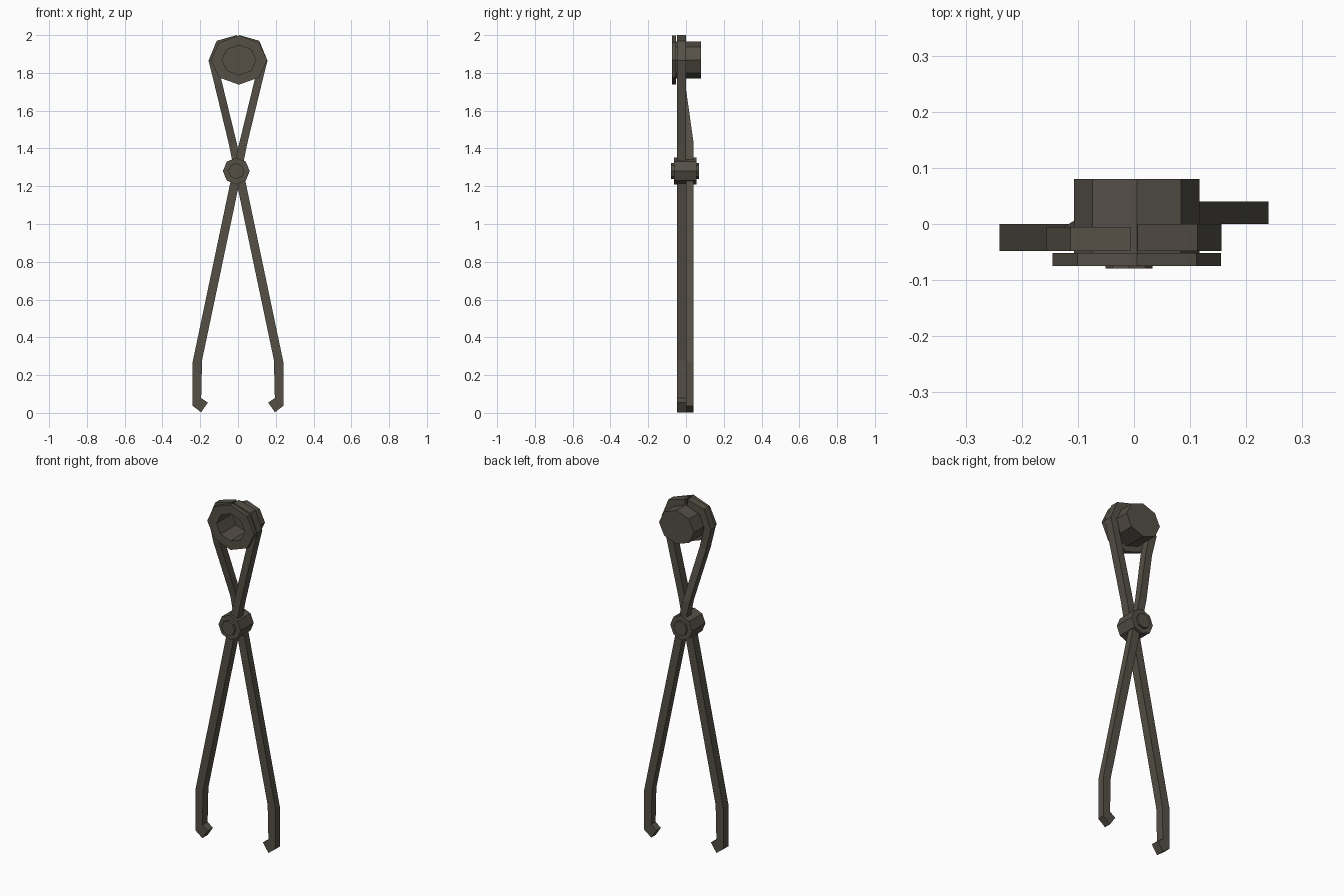
import bpy
import bmesh
from math import cos, sin, pi

cube = bpy.data.objects.get("Cube")
if cube:
    bpy.data.objects.remove(cube, do_unlink=True)

# Single dark iron colour
iron = bpy.data.materials.new("dark iron")
iron.use_nodes = True
iron.diffuse_color = (0.09, 0.08, 0.062, 1)
iron.node_tree.nodes["Principled BSDF"].inputs["Base Color"].default_value = iron.diffuse_color


def finish(name, bm):
    bmesh.ops.remove_doubles(bm, verts=bm.verts, dist=1e-5)
    bmesh.ops.recalc_face_normals(bm, faces=bm.faces)
    mesh = bpy.data.meshes.new(name)
    bm.to_mesh(mesh)
    bm.free()
    mesh.materials.append(iron)
    obj = bpy.data.objects.new(name, mesh)
    bpy.context.collection.objects.link(obj)


def lathe(name, profile, cx, cz, squash=1.0, sides=8):
    """Turn a (radius, y) profile around a front-to-back axis."""
    bm = bmesh.new()
    rings = []
    for r, y in profile:
        angles = [2 * pi * i / sides for i in range(sides)]
        rings.append([bm.verts.new((cx + r * cos(a), y, cz + r * squash * sin(a)))
                      for a in angles])
    for a, b in zip(rings, rings[1:]):
        for i in range(sides):
            j = (i + 1) % sides
            bm.faces.new((a[i], a[j], b[j], b[i]))
    bm.faces.new(rings[0])
    bm.faces.new(rings[-1])
    finish(name, bm)


# Arm outline from tip to half ring: left x, z, right x, z
ARM = [
    (-0.195, 0.003, -0.16, 0.055),
    (-0.24, 0.037, -0.195, 0.078),
    (-0.24, 0.27, -0.19, 0.28),
    (-0.027, 1.285, 0.019, 1.275),
    (0.007, 1.43, 0.05, 1.43),
    (0.085, 1.75, 0.125, 1.74),
    (0.112, 1.865, 0.156, 1.865),
    (0.083, 1.935, 0.113, 1.97),
    (0.006, 1.955, 0.006, 2.0),
]


def arm(name, side, low_y, high_y):
    """Sweep a rectangular bar along the outline, changing depth above the pivot."""
    bm = bmesh.new()
    rows = []
    for i, (lx, lz, rx, rz) in enumerate(ARM):
        y0, y1 = low_y if i < 5 else high_y
        rows.append([bm.verts.new((side * x, y, z)) for x, y, z in
                     ((lx, y0, lz), (rx, y0, rz), (rx, y1, rz), (lx, y1, lz))])
    for a, b in zip(rows, rows[1:]):
        for i in range(4):
            j = (i + 1) % 4
            bm.faces.new((a[i], a[j], b[j], b[i]))
    bm.faces.new(rows[0])
    bm.faces.new(rows[-1])
    finish(name, bm)


# Crossing arms
arm("front_arm", 1, (-0.048, 0.0), (-0.048, 0.0))
arm("back_arm", -1, (0.0, 0.04), (-0.048, -0.005))

# Hollow cup with a front flange
lathe("cup", [(0.09, 0.065), (0.09, -0.075), (0.15, -0.075), (0.15, -0.052),
              (0.112, -0.052), (0.112, 0.08)], 0.005, 1.868, 0.87)

# Pivot bolt with a smaller cap at each end
lathe("pivot_bolt", [(0.042, -0.079), (0.042, -0.064), (0.071, -0.064), (0.071, 0.056),
                     (0.042, 0.056), (0.042, 0.068)], -0.009, 1.28)
